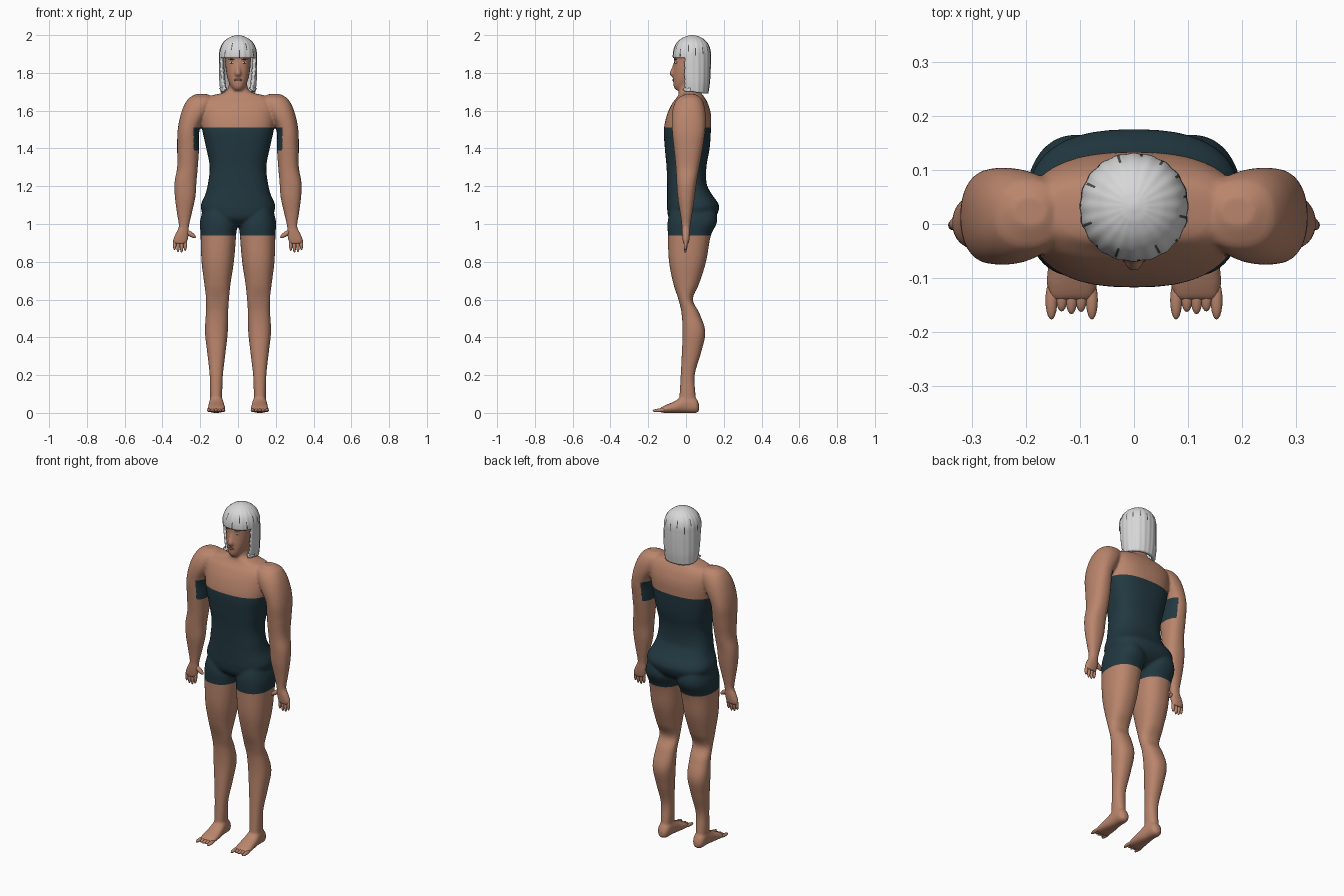
import bpy, bmesh, math
from mathutils import Vector, Matrix
from mathutils.bvhtree import BVHTree

if "Cube" in bpy.data.objects:
    bpy.data.objects.remove(bpy.data.objects["Cube"], do_unlink=True)


def material(name, r, g, b):
    m = bpy.data.materials.new(name)
    m.use_nodes = True
    m.diffuse_color = (r, g, b, 1)
    bsdf = m.node_tree.nodes["Principled BSDF"]
    bsdf.inputs["Base Color"].default_value = (r, g, b, 1)
    bsdf.inputs["Roughness"].default_value = 0.7
    return m


SKIN = material("skin", 0.49, 0.235, 0.15)
SUIT = material("dark_teal_suit", 0.016, 0.04, 0.052)
HAIR = material("silver_hair", 0.68, 0.68, 0.68)
GAP = material("hair_parting", 0.08, 0.08, 0.08)
WHITE = material("eye_white", 0.6, 0.56, 0.52)
IRIS = material("eye_iris", 0.03, 0.015, 0.01)
BROW = material("brow_brown", 0.12, 0.055, 0.035)
LIPS = material("lip_colour", 0.25, 0.09, 0.065)


def smooth_keys(keys, steps=6):
    """Interpolate rings (t, a0, a1, b0, b1) with a Hermite curve."""
    def slope(i, k):
        lo, hi = max(i - 1, 0), min(i + 1, len(keys) - 1)
        return (keys[hi][k] - keys[lo][k]) / (keys[hi][0] - keys[lo][0])
    out = []
    for i in range(len(keys) - 1):
        p, q = keys[i], keys[i + 1]
        d = q[0] - p[0]
        for j in range(steps):
            u = j / steps
            row = [p[0] + d * u]
            for k in range(1, 5):
                row.append((2*u**3 - 3*u*u + 1) * p[k] + (u**3 - 2*u*u + u) * d * slope(i, k)
                           + (3*u*u - 2*u**3) * q[k] + (u**3 - u*u) * d * slope(i + 1, k))
            out.append(row)
    out.append(list(keys[-1]))
    return out


def loft(bm, keys, side=1, axis="z", power=2.3, segs=40, bottom=True):
    """Rounded tube through rings given by their bounds along an axis."""
    rings = []
    for t, a0, a1, b0, b1 in smooth_keys(keys):
        ring = []
        for i in range(segs):
            ang = math.tau * i / segs
            c, s = math.cos(ang), math.sin(ang)
            a = (a0 + a1) / 2 + (a1 - a0) / 2 * math.copysign(abs(c) ** (2 / power), c)
            b = (b0 + b1) / 2 + (b1 - b0) / 2 * math.copysign(abs(s) ** (2 / power), s)
            ring.append(bm.verts.new((side * a, b, t) if axis == "z" else (side * a, t, b)))
        rings.append(ring)
    faces = []
    for lo, hi in zip(rings, rings[1:]):
        for i in range(segs):
            j = (i + 1) % segs
            faces.append(bm.faces.new((lo[i], lo[j], hi[j], hi[i])))
    faces.append(bm.faces.new(rings[-1]))
    if bottom:
        faces.append(bm.faces.new(rings[0][::-1]))
    bmesh.ops.recalc_face_normals(bm, faces=faces)


def centred(keys):
    return [(z, -w, w, y0, y1) for z, w, y0, y1 in keys]


def ellipsoid(bm, p, q, rx, ry):
    """Pointed-round blob from p to q with two cross radii."""
    p, q = Vector(p), Vector(q)
    rot = (q - p).to_track_quat("Z", "X").to_matrix().to_4x4()
    m = Matrix.Translation((p + q) / 2) @ rot @ Matrix.Diagonal((rx, ry, (q - p).length / 2, 1))
    bmesh.ops.create_uvsphere(bm, u_segments=12, v_segments=10, radius=1, matrix=m)


def finish(bm, name, *mats):
    me = bpy.data.meshes.new(name)
    bm.to_mesh(me)
    bm.free()
    for m in mats:
        me.materials.append(m)
    me.shade_smooth()
    obj = bpy.data.objects.new(name, me)
    bpy.context.scene.collection.objects.link(obj)
    return obj


# Body: torso, head and nose
bm = bmesh.new()
loft(bm, centred([
    (0.99, .08, -.05, .09), (1.03, .17, -.09, .15), (1.08, .196, -.1, .175),
    (1.11, .194, -.1, .17), (1.16, .172, -.1, .135), (1.21, .16, -.1, .11),
    (1.3, .15, -.103, .108), (1.4, .168, -.112, .125), (1.5, .19, -.117, .132),
    (1.58, .2, -.1, .132), (1.64, .2, -.072, .115), (1.675, .16, -.045, .095),
    (1.695, .08, -.038, .08), (1.72, .052, -.035, .072), (1.8, .048, -.03, .07)]), power=2.5)
loft(bm, centred([
    (1.708, .022, -.055, .0), (1.73, .04, -.066, .05), (1.78, .058, -.068, .085),
    (1.85, .067, -.064, .105), (1.91, .067, -.058, .108), (1.96, .045, -.03, .08)]))
loft(bm, centred([(1.78, .012, -.075, -.04), (1.795, .018, -.088, -.04),
                  (1.83, .01, -.075, -.04), (1.86, .008, -.062, -.04)]), segs=16)

# Limbs
LEG = [(1.12, .05, .17, -.07, .14), (1.02, .006, .2, -.096, .166), (.94, .01, .198, -.096, .132),
       (.8, .022, .193, -.09, .106), (.68, .04, .178, -.066, .068), (.6, .048, .169, -.04, .036),
       (.53, .052, .17, -.024, .07), (.43, .054, .175, -.018, .102), (.32, .066, .163, -.022, .08),
       (.2, .08, .15, -.028, .046), (.1, .084, .148, -.034, .05), (.02, .088, .145, -.04, .055)]
FOOT = [(.07, .1, .13, .012, .045), (.055, .085, .147, 0, .075), (0, .078, .152, 0, .095),
        (-.06, .07, .158, 0, .062), (-.11, .068, .162, 0, .04), (-.14, .074, .157, .002, .024)]
ARM = [(1.687, .16, .225, -.005, .05), (1.665, .13, .262, -.045, .082), (1.6, .15, .297, -.072, .102),
       (1.5, .203, .319, -.074, .102), (1.4, .206, .322, -.064, .088), (1.3, .213, .322, -.054, .07),
       (1.22, .22, .336, -.05, .056), (1.14, .226, .334, -.044, .046), (1.05, .246, .322, -.03, .032),
       (.985, .26, .314, -.022, .022), (.95, .26, .33, -.021, .021),
       (.915, .266, .344, -.018, .018), (.895, .272, .342, -.014, .014)]
for side in (-1, 1):
    loft(bm, LEG, side)
    loft(bm, FOOT, side, axis="y")
    loft(bm, ARM, side)

# Fuse the parts into one skin
rough = finish(bm, "body_rough")
remesh = rough.modifiers.new("fuse", "REMESH")
remesh.mode = "VOXEL"
remesh.voxel_size = 0.007
soften = rough.modifiers.new("soften", "SMOOTH")
soften.factor = 0.5
soften.iterations = 4
fused = bpy.data.meshes.new_from_object(rough.evaluated_get(bpy.context.evaluated_depsgraph_get()))
bpy.data.objects.remove(rough, do_unlink=True)
bm = bmesh.new()
bm.from_mesh(fused)

# Suit: cut clean hems, then colour by region
TOP, HEM, EDGE, STRAP = 1.51, 0.94, 0.205, 1.39
for co, no in [((0, 0, TOP), (0, 0, 1)), ((0, 0, HEM), (0, 0, 1)), ((0, 0, STRAP), (0, 0, 1)),
               ((EDGE, 0, 0), (1, 0, 0)), ((-EDGE, 0, 0), (1, 0, 0))]:
    bmesh.ops.bisect_plane(bm, geom=bm.verts[:] + bm.edges[:] + bm.faces[:],
                           plane_co=co, plane_no=no, dist=1e-5)
bm.normal_update()
for f in bm.faces:
    c = f.calc_center_median()
    under_arm = c.z > STRAP and abs(c.x) < 0.235 and f.normal.x * c.x < 0
    f.material_index = int(HEM < c.z < TOP and (abs(c.x) < EDGE or under_arm))
surface = BVHTree.FromBMesh(bm)
finish(bm, "body", SKIN, SUIT)

# Fingers, thumbs and toes
for side, label in ((1, "left"), (-1, "right")):
    bm = bmesh.new()
    for x, tip in ((.278, .858), (.297, .848), (.316, .85), (.334, .862)):
        ellipsoid(bm, (side * x, 0, .925), (side * (x + .002), -.004, tip), .0095, .0095)
    ellipsoid(bm, (side * .283, 0, .968), (side * .224, -.008, .928), .013, .013)
    finish(bm, label + "_fingers", SKIN)
    bm = bmesh.new()
    for x, tip in ((.078, -.177), (.098, -.163), (.116, -.167), (.134, -.162), (.153, -.177)):
        ellipsoid(bm, (side * x, -.105, .016), (side * x, tip, .011), .0095, .011)
    finish(bm, label + "_toes", SKIN)

# Hair: bobbed shell with fringe, open in front of the face
FRINGE = 1.88
bm = bmesh.new()
loft(bm, centred([
    (1.692, .092, -.03, .118), (1.75, .098, -.045, .126), (1.82, .1, -.06, .13),
    (FRINGE, .1, -.069, .131), (1.92, .097, -.066, .129), (1.955, .083, -.052, .116),
    (1.98, .058, -.027, .092), (1.995, .028, .004, .062), (2.0, .006, .027, .039)]),
    power=2.1, segs=120, bottom=False)
gone = []
for f in bm.faces:
    c = f.calc_center_median()
    column = round(math.degrees(math.atan2(c.y - .033, c.x)) / 3 - 0.5)
    if c.z < FRINGE and c.y < -0.008:
        gone.append(f)
    low = 1.9 + 0.02 * math.sin(column * 2.0)
    if column % 8 == 3 and low < c.z < low + 0.04:
        f.material_index = 1
bmesh.ops.delete(bm, geom=gone, context="FACES")
for v in bm.verts:
    y = v.co.y - .033
    wave = 1 + 0.01 * math.cos(20 * math.atan2(y, v.co.x))
    v.co.x, v.co.y = v.co.x * wave, .033 + y * wave
    if v.co.z < 1.7:
        v.co.z += 0.015 * max(0, 1 - (v.co.y + 0.01) / 0.1)
hair = finish(bm, "hair", HAIR, GAP)
hair.data.set_sharp_from_angle(angle=math.radians(50))
shell = hair.modifiers.new("thickness", "SOLIDIFY")
shell.thickness = 0.02
shell.offset = -1


# Face details: thin plates laid on the skin
def plate(name, mat, x, z, width, height, out=0.0):
    hit = surface.ray_cast(Vector((x, -1, z)), Vector((0, 1, 0)))[0]
    y = hit.y - out if hit else -0.06
    bm = bmesh.new()
    turn = Matrix.Rotation(-x * 13, 4, "Z").inverted()
    m = Matrix.Translation((x, y, z)) @ turn @ Matrix.Diagonal((width, 0.004, height, 1))
    bmesh.ops.create_uvsphere(bm, u_segments=16, v_segments=10, radius=1, matrix=m)
    finish(bm, name, mat)


for side, label in ((1, "left"), (-1, "right")):
    plate(label + "_eye", WHITE, side * .034, 1.855, .013, .006)
    plate(label + "_iris", IRIS, side * .034, 1.855, .005, .005, 0.001)
    plate(label + "_brow", BROW, side * .034, 1.872, .017, .003)
plate("lips", LIPS, 0, 1.762, .022, .006)
